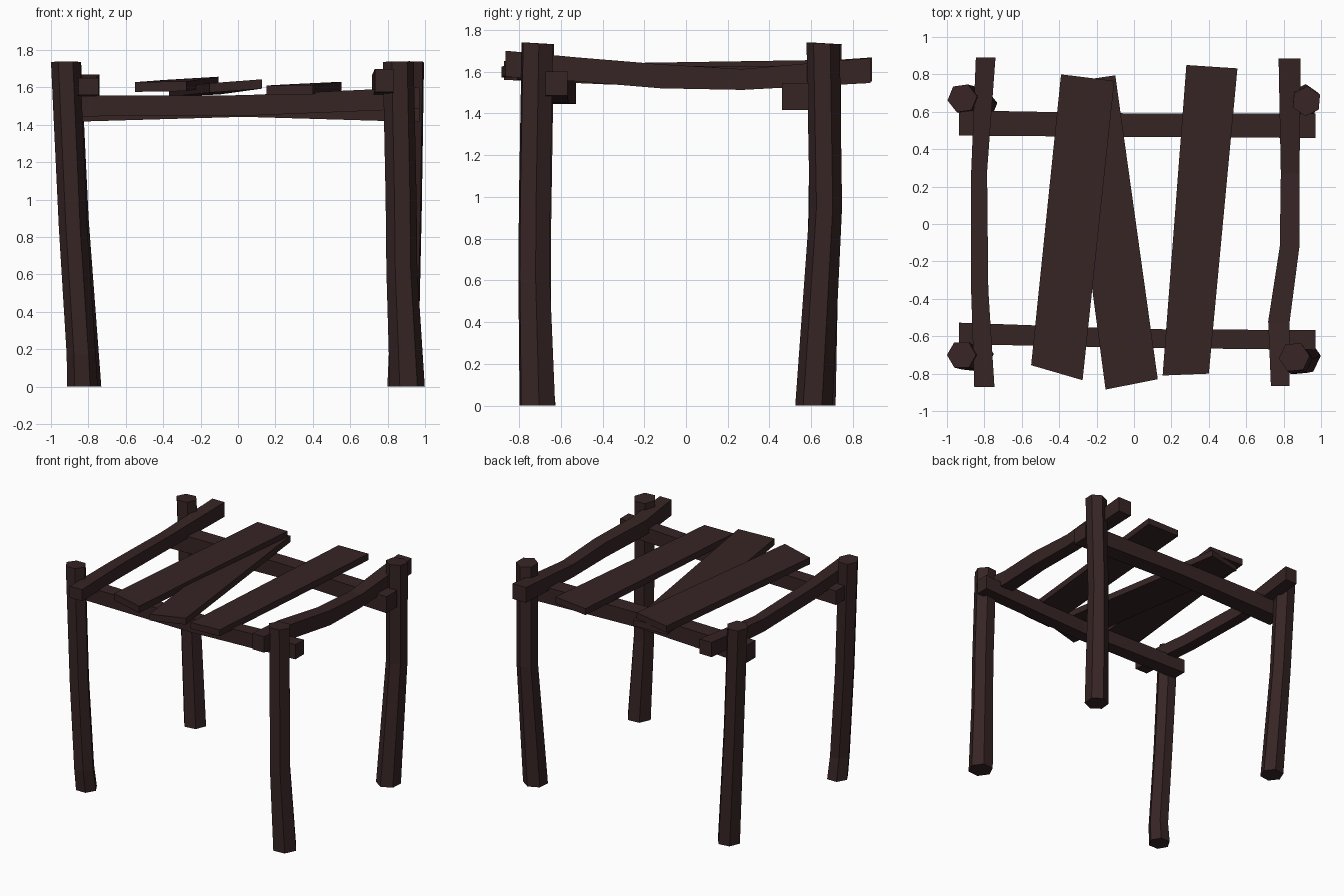
import bpy, bmesh, math
from mathutils import Vector

wood = bpy.data.materials.new("dark brown wood")
wood.diffuse_color = (0.038, 0.0178, 0.018, 1)


def finish(name, bm):
    bmesh.ops.recalc_face_normals(bm, faces=bm.faces[:])
    me = bpy.data.meshes.new(name)
    bm.to_mesh(me)
    bm.free()
    me.materials.append(wood)
    ob = bpy.data.objects.new(name, me)
    bpy.context.collection.objects.link(ob)
    return ob


def loft(name, rings):
    """Skin equal-sized rings of points and cap both ends."""
    bm = bmesh.new()
    vs = [[bm.verts.new(p) for p in r] for r in rings]
    n = len(vs[0])
    for a, b in zip(vs, vs[1:]):
        for i in range(n):
            j = (i + 1) % n
            bm.faces.new((a[i], a[j], b[j], b[i]))
    bm.faces.new(vs[0])
    bm.faces.new(vs[-1])
    return finish(name, bm)


def post(name, turn, stations):
    """Crooked six-sided log; stations are x, y, z, radius."""
    rings = []
    for x, y, z, r in stations:
        ring = []
        for i in range(6):
            a = math.radians(turn + 60 * i)
            tilt = 0.06 * math.sin(a) * r if z > 1.5 else 0
            ring.append((x + r * math.cos(a), y + r * math.sin(a), z - tilt))
        rings.append(ring)
    loft(name, rings)


def beam(name, axis, stations):
    """Bent square log along x (0) or y (1); stations are x, y, z, width, height."""
    rings = []
    for x, y, z, w, h in stations:
        side = Vector((0, w / 2, 0)) if axis == 0 else Vector((w / 2, 0, 0))
        up = Vector((0, 0, h / 2))
        c = Vector((x, y, z))
        rings.append([c - side - up, c + side - up, c + side + up, c - side + up])
    loft(name, rings)


def plank(name, corners, thick):
    """Flat board from four top corners."""
    top = [Vector(c) for c in corners]
    loft(name, [[c - Vector((0, 0, thick)) for c in top], top])


# Corner posts
post("front_left_post", 0, [(-0.832, -0.695, 0, 0.082), (-0.838, -0.715, 0.17, 0.078),
                            (-0.882, -0.712, 0.85, 0.076), (-0.922, -0.70, 1.735, 0.078)])
post("back_left_post", 8, [(-0.818, 0.635, 0, 0.088), (-0.878, 0.66, 0.9, 0.080),
                           (-0.918, 0.672, 1.735, 0.080)])
post("front_right_post", 5, [(0.905, -0.712, 0, 0.094), (0.876, -0.728, 0.62, 0.083),
                             (0.872, -0.725, 1.0, 0.083), (0.857, -0.712, 1.735, 0.083)])
post("back_right_post", 25, [(0.88, 0.613, 0, 0.09), (0.912, 0.67, 0.95, 0.078),
                             (0.922, 0.657, 1.735, 0.08)])

# Cross beams (left to right)
beam("front_cross_beam", 0, [(-0.935, -0.585, 1.50, 0.115, 0.11), (0.03, -0.612, 1.503, 0.10, 0.11),
                             (0.97, -0.62, 1.543, 0.105, 0.115)])
beam("back_cross_beam", 0, [(-0.935, 0.54, 1.482, 0.135, 0.135), (0.03, 0.528, 1.50, 0.125, 0.115),
                            (0.97, 0.525, 1.48, 0.13, 0.13)])

# Side rails (front to back)
beam("right_side_rail", 1, [(0.782, -0.865, 1.637, 0.10, 0.125), (0.775, -0.52, 1.61, 0.115, 0.115),
                            (0.832, -0.12, 1.577, 0.105, 0.115), (0.835, 0.27, 1.562, 0.10, 0.10),
                            (0.832, 0.885, 1.605, 0.118, 0.12)])
beam("left_side_rail", 1, [(-0.80, -0.872, 1.605, 0.108, 0.09), (-0.825, -0.35, 1.587, 0.092, 0.10),
                           (-0.828, 0.28, 1.575, 0.085, 0.10), (-0.793, 0.89, 1.61, 0.105, 0.115)])

# Loose roof planks
plank("left_plank", [(-0.55, -0.755, 1.628), (-0.275, -0.835, 1.632),
                     (-0.105, 0.765, 1.657), (-0.39, 0.80, 1.64)], 0.052)
plank("middle_plank", [(-0.152, -0.885, 1.622), (0.127, -0.83, 1.643),
                       (-0.10, 0.795, 1.612), (-0.37, 0.755, 1.60)], 0.05)
plank("right_plank", [(0.153, -0.81, 1.61), (0.40, -0.80, 1.613),
                      (0.553, 0.832, 1.63), (0.28, 0.85, 1.617)], 0.05)
